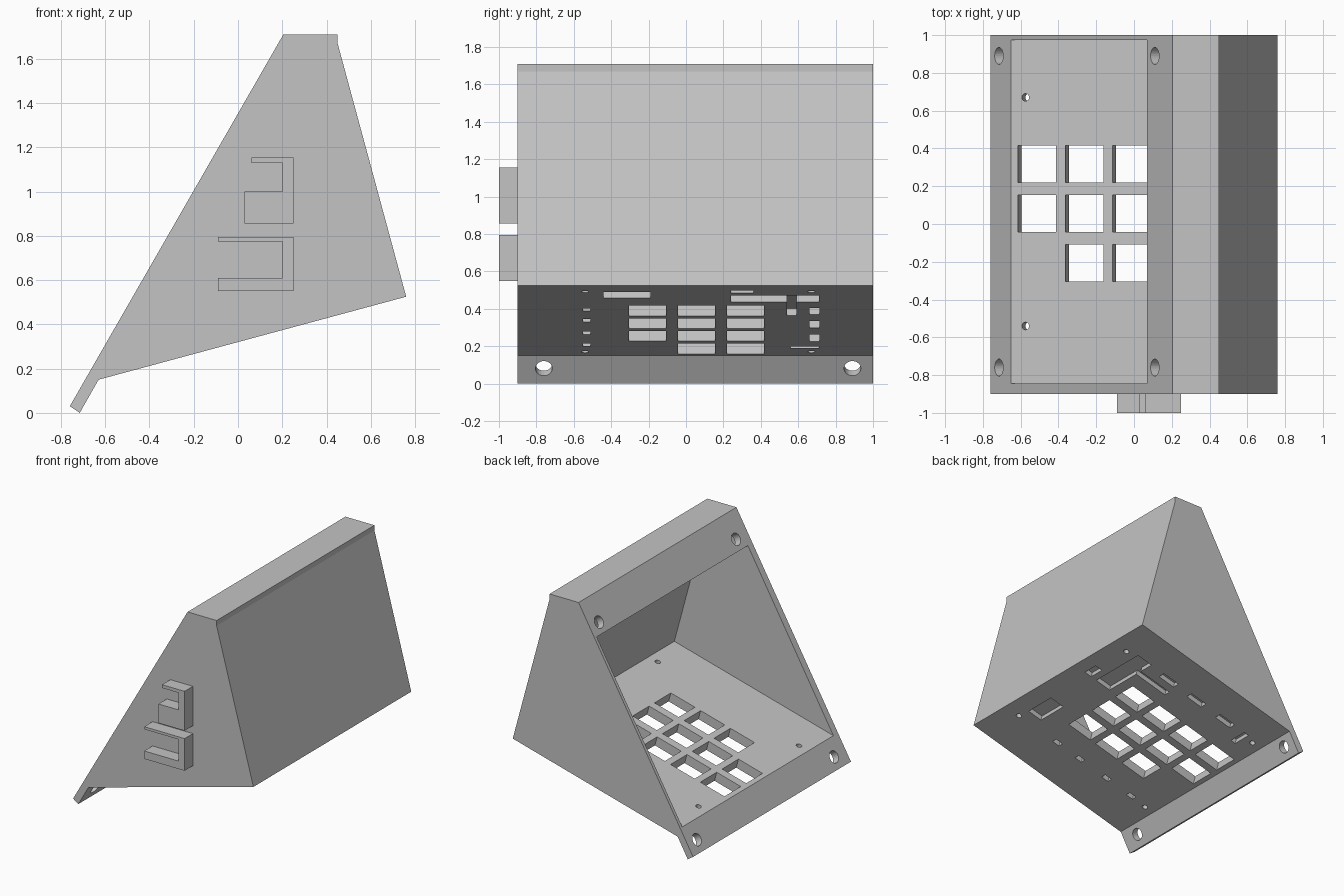
import bpy, bmesh, math
from mathutils import Matrix, Vector

cube = bpy.data.objects.get("Cube")
if cube:
    bpy.data.objects.remove(cube, do_unlink=True)

grey = bpy.data.materials.new("plain grey")
grey.use_nodes = True
GREY = (0.55, 0.55, 0.55, 1)
grey.diffuse_color = GREY
grey.node_tree.nodes["Principled BSDF"].inputs["Base Color"].default_value = GREY


def make(name, bm):
    bmesh.ops.recalc_face_normals(bm, faces=bm.faces)
    mesh = bpy.data.meshes.new(name)
    bm.to_mesh(mesh)
    bm.free()
    mesh.materials.append(grey)
    obj = bpy.data.objects.new(name, mesh)
    bpy.context.scene.collection.objects.link(obj)
    return obj


def prism(name, profile, y0, y1):
    """Extrude an (x, z) outline along y."""
    bm = bmesh.new()
    face = bm.faces.new([bm.verts.new((x, y0, z)) for x, z in profile])
    out = bmesh.ops.extrude_face_region(bm, geom=[face])
    verts = [g for g in out["geom"] if isinstance(g, bmesh.types.BMVert)]
    bmesh.ops.translate(bm, verts=verts, vec=(0, y1 - y0, 0))
    return make(name, bm)


def drill(name, centre, axis, radius, length):
    bm = bmesh.new()
    turn = Vector(axis).to_track_quat('Z', 'Y').to_matrix().to_4x4()
    bmesh.ops.create_cone(bm, cap_ends=True, segments=32, radius1=radius, radius2=radius,
                          depth=length, matrix=Matrix.Translation(centre) @ turn)
    return make(name, bm)


def cut(target, cutter):
    cutter.hide_render = True
    mod = target.modifiers.new("cut", 'BOOLEAN')
    mod.object, mod.solver = cutter, 'EXACT'
    bpy.context.view_layer.objects.active = target
    bpy.ops.object.modifier_apply(modifier=mod.name)
    bpy.data.objects.remove(cutter, do_unlink=True)


# The floor is tilted 15 degrees: u runs up along it, w through its thickness
TILT = math.radians(15)
ALONG = Vector((math.cos(TILT), 0, math.sin(TILT)))
THROUGH = Vector((-math.sin(TILT), 0, math.cos(TILT)))
FLOOR = Vector((-0.63, 0, 0.15))


def on_floor(u, w, y=0):
    p = FLOOR + ALONG * u + THROUGH * w
    return Vector((p.x, y, p.z))


def floor_box(u0, u1, y0, y1, depth):
    corners = [on_floor(u, w) for u, w in
               ((u0, -0.05), (u1, -0.05), (u1, depth), (u0, depth))]
    return prism("floor_cutter", [(c.x, c.z) for c in corners], y0, y1)


# Wedge-shaped case with an overhanging lower lip
case = prism("case", [(-0.76, 0.03), (-0.715, 0), (-0.63, 0.15), (0.76, 0.525),
                      (0.45, 1.67), (0.45, 1.71), (0.205, 1.71)], -0.9, 1)

# Hollow inside, open through the slanted face
cut(case, prism("cavity", [(-0.9, 0.153), (-0.65, 0.22), (0.69, 0.58), (0.397, 1.66),
                           (0.24, 1.66), (0.118, 1.447), (0.07, 1.475),
                           (-0.2, 1.63)], -0.845, 0.975))

# Mounting holes in the lips
for x, z in ((-0.715, 0.108), (0.11, 1.545)):
    for y in (-0.76, 0.89):
        cut(case, drill("lip_hole", (x, y, z), (0.867, 0, -0.5), 0.045, 0.24))

# Key openings: three columns of four, one corner left solid
for row in range(4):
    for col in range(3):
        if row or col:
            u, y = 0.035 + 0.26 * row, -0.305 + 0.262 * col
            cut(case, floor_box(u, u + 0.21, y, y + 0.197, 0.15))

# Screw holes through the floor
for u in (0.077, 1.31):
    for y in (-0.54, 0.67):
        cut(case, drill("screw_hole", on_floor(u, 0.03, y), THROUGH, 0.02, 0.2))

# Shallow relief pockets on the underside
pockets = [(1.18, 1.3, -0.44, -0.19), (1.28, 1.34, 0.24, 0.36), (1.1, 1.23, 0.24, 0.71),
           (0.82, 1.15, 0.54, 0.59), (0.15, 0.19, 0.56, 0.71)]
pockets += [(u, u + 0.14, 0.66, 0.715) for u in (0.29, 0.57, 0.84)]
pockets += [(u, u + 0.06, -0.55, -0.51) for u in (0.19, 0.43, 0.69, 0.91)]
for p in pockets:
    cut(case, floor_box(*p, 0.04))

# Connector guards on the front wall
prism("upper_guard", [(0.03, 0.855), (0.25, 0.855), (0.25, 1.155), (0.06, 1.155),
                      (0.06, 1.13), (0.2, 1.13), (0.2, 1), (0.03, 1)], -1, -0.9)
prism("lower_guard", [(-0.09, 0.55), (0.25, 0.55), (0.25, 0.795), (-0.09, 0.795),
                      (-0.09, 0.775), (0.2, 0.775), (0.2, 0.61), (-0.09, 0.61)], -1, -0.9)
